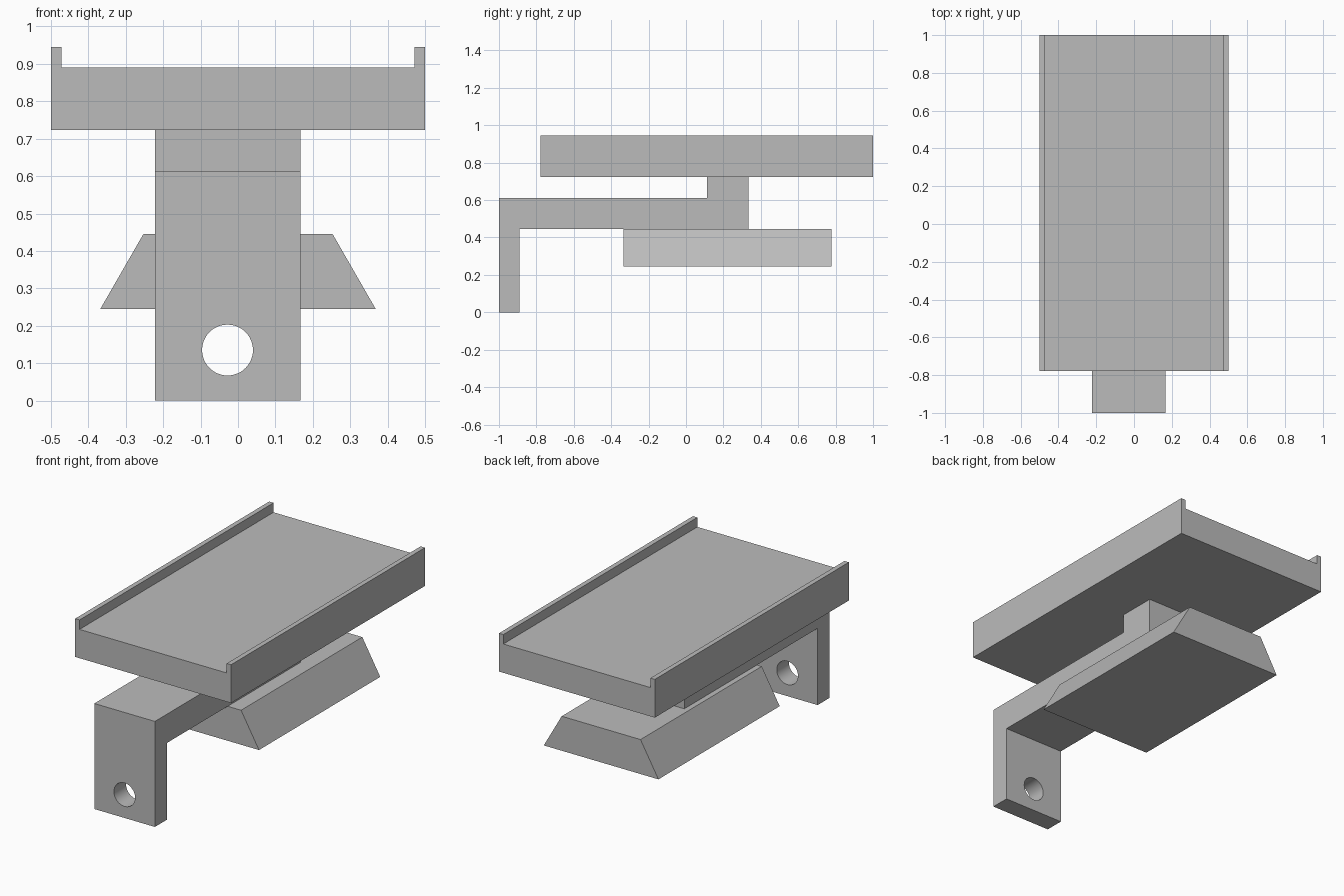
import bpy, bmesh, math
from mathutils import Vector

cube = bpy.data.objects.get("Cube")
if cube:
    bpy.data.objects.remove(cube, do_unlink=True)

grey = bpy.data.materials.new("plain grey")
grey.use_nodes = True
GREY = (0.5, 0.5, 0.5, 1)
grey.diffuse_color = GREY
grey.node_tree.nodes["Principled BSDF"].inputs["Base Color"].default_value = GREY


def extrude_profile(name, points, axis, start, end):
    """Extrude a closed outline along x (points are y, z) or y (points are x, z)."""
    def place(a, z, d):
        return Vector((d, a, z)) if axis == "x" else Vector((a, d, z))
    bm = bmesh.new()
    face = bm.faces.new([bm.verts.new(place(a, z, start)) for a, z in points])
    result = bmesh.ops.extrude_face_region(bm, geom=[face])
    moved = [v for v in result["geom"] if isinstance(v, bmesh.types.BMVert)]
    bmesh.ops.translate(bm, verts=moved, vec=place(0, 0, end - start))
    bmesh.ops.recalc_face_normals(bm, faces=bm.faces)
    mesh = bpy.data.meshes.new(name)
    bm.to_mesh(mesh)
    bm.free()
    mesh.materials.append(grey)
    obj = bpy.data.objects.new(name, mesh)
    bpy.context.collection.objects.link(obj)
    return obj


def mirrored(half):
    """Complete a right-hand outline with its mirror image."""
    return half + [(-x, z) for x, z in reversed(half)]


# Tray with a thin lip along each long side
extrude_profile("tray", mirrored([(0.5, 0.723), (0.5, 0.945), (0.472, 0.945), (0.472, 0.89)]),
                "y", -0.778, 1.0)

# Dovetail rail under the arm
extrude_profile("dovetail_rail", mirrored([(0.368, 0.245), (0.253, 0.445)]),
                "y", -0.333, 0.778)

# Bracket: drop leg, horizontal arm and post up to the tray
bracket = extrude_profile("bracket", [
    (-1, 0), (-0.889, 0), (-0.889, 0.445), (0.333, 0.445),
    (0.333, 0.723), (0.111, 0.723), (0.111, 0.612), (-1, 0.612)],
    "x", -0.222, 0.167)

# Round hole through the drop leg
SIDES = 48
circle = [(-0.028 + 0.068 * math.cos(math.tau * i / SIDES),
           0.135 + 0.068 * math.sin(math.tau * i / SIDES)) for i in range(SIDES)]
cutter = extrude_profile("hole_cutter", circle, "y", -1.1, -0.8)
cutter.hide_render = True
cut = bracket.modifiers.new("hole", "BOOLEAN")
cut.operation = "DIFFERENCE"
cut.solver = "EXACT"
cut.object = cutter
bpy.ops.object.select_all(action="DESELECT")
bpy.context.view_layer.objects.active = bracket
bracket.select_set(True)
bpy.ops.object.modifier_apply(modifier=cut.name)
bpy.data.objects.remove(cutter, do_unlink=True)
bpy.ops.object.shade_smooth_by_angle(angle=math.radians(30))
